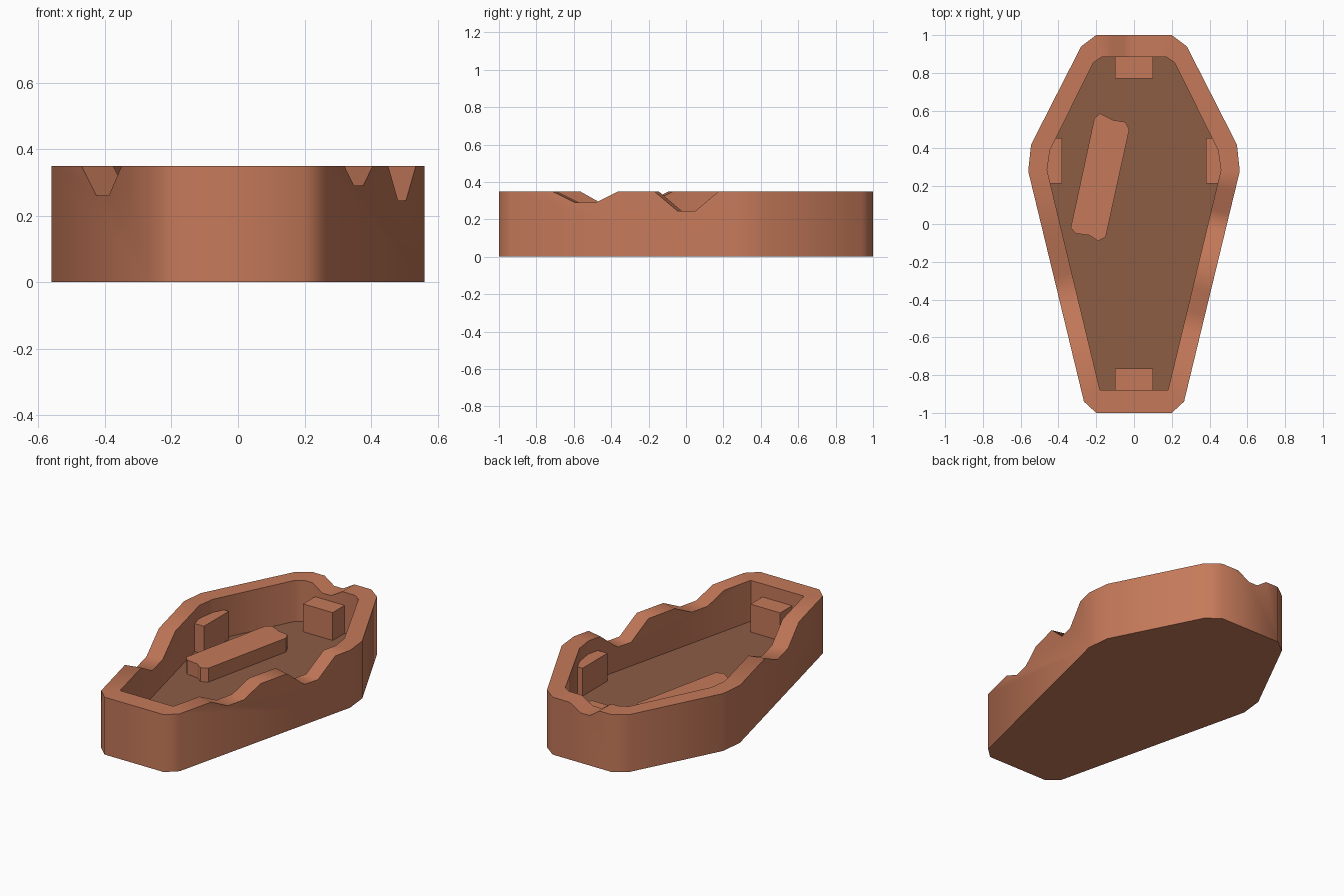
import bpy, bmesh, math
from mathutils import Vector

if "Cube" in bpy.data.objects:
    bpy.data.objects.remove(bpy.data.objects["Cube"])

H, FLOOR = 0.35, 0.10


def material(name, rgb):
    m = bpy.data.materials.new(name)
    m.diffuse_color = (*rgb, 1)
    m.use_nodes = True
    m.node_tree.nodes["Principled BSDF"].inputs["Base Color"].default_value = m.diffuse_color
    return m


clay = material("terracotta", (0.56, 0.193, 0.102))
dark = material("dark floor brown", (0.27, 0.109, 0.06))


def to_object(name, bm, mats):
    bmesh.ops.recalc_face_normals(bm, faces=bm.faces)
    me = bpy.data.meshes.new(name)
    bm.to_mesh(me)
    bm.free()
    for m in mats:
        me.materials.append(m)
    ob = bpy.data.objects.new(name, me)
    bpy.context.collection.objects.link(ob)
    return ob


def prism(name, base, offset):
    """Extrude a closed polygon of 3D points along an offset vector."""
    bm = bmesh.new()
    a = [bm.verts.new(p) for p in base]
    b = [bm.verts.new(Vector(p) + Vector(offset)) for p in base]
    bm.faces.new(a)
    bm.faces.new(b)
    for i in range(len(a)):
        j = (i + 1) % len(a)
        bm.faces.new((a[i], a[j], b[j], b[i]))
    return to_object(name, bm, [clay])


def mirrored(half):
    return half + [(-x, y) for x, y in reversed(half)]


# Coffin tray: outer wall, rim, inner wall and floor as one closed shell
outer = mirrored([(0.2, 1), (0.28, 0.94), (0.545, 0.42), (0.56, 0.28), (0.265, -0.94), (0.2, -1)])
inner = mirrored([(0.17, 0.885), (0.215, 0.855), (0.445, 0.39), (0.46, 0.285), (0.182, -0.872), (0.178, -0.88)])
bm = bmesh.new()
loops = [[bm.verts.new((x, y, z)) for x, y in pts]
         for pts, z in ((outer, 0), (outer, H), (inner, H), (inner, FLOOR))]
for a, b in zip(loops, loops[1:]):
    for i in range(len(a)):
        j = (i + 1) % len(a)
        bm.faces.new((a[i], a[j], b[j], b[i]))
bm.faces.new(loops[0])
bm.faces.new(loops[-1]).material_index = 1
tray = to_object("coffin_tray", bm, [clay, dark])


# Broken notches in the rim, cut square to each wall
def notch(start, end, low_a, low_b, z):
    """start/end: outer rim points; low_a/low_b: fractions where the flat bottom lies."""
    s, e = Vector((*start, 0)), Vector((*end, 0))
    d = e - s
    n = Vector((d.y, -d.x, 0)).normalized()
    if n.dot(s) < 0:
        n = -n
    k = 0.1 / (H - z)                      # continue the slopes above the rim
    prof = [(-low_a * k, H + 0.1), (low_a, z), (low_b, z), (1 + (1 - low_b) * k, H + 0.1)]
    base = [s + d * t + Vector((0, 0, h)) + n * 0.06 for t, h in prof]
    cutter = prism("notch_cutter", base, n * -0.24)
    cutter.hide_render = True
    mod = tray.modifiers.new("notch", 'BOOLEAN')
    mod.operation, mod.solver, mod.object = 'DIFFERENCE', 'EXACT', cutter
    bpy.context.view_layer.objects.active = tray
    bpy.ops.object.modifier_apply(modifier=mod.name)
    bpy.data.objects.remove(cutter)


def side(y):
    return 0.56 - (0.28 - y) * 0.295 / 1.22


notch((side(0.175), 0.175), (side(-0.17), -0.17), 0.36, 0.64, 0.245)
notch((side(-0.36), -0.36), (side(-0.715), -0.715), 0.34, 0.66, 0.29)
notch((-side(-0.09), -0.09), (-side(-0.59), -0.59), 0.37, 0.68, 0.26)
notch((-0.115, 1), (0.085, 1), 0.32, 0.62, 0.305)

bpy.ops.object.select_all(action='DESELECT')
tray.select_set(True)
bpy.context.view_layer.objects.active = tray
bpy.ops.object.shade_smooth_by_angle(angle=math.radians(44))


# Lid support posts against the four walls
def post(name, x0, x1, y0, y1):
    z = FLOOR - 0.01
    prism(name, [(x0, y0, z), (x1, y0, z), (x1, y1, z), (x0, y1, z)], (0, 0, 0.27 - z))


post("back_post", -0.1, 0.1, 0.77, 0.91)
post("front_post", -0.1, 0.1, -0.91, -0.765)
post("right_post", 0.38, 0.475, 0.215, 0.455)
post("left_post", -0.475, -0.38, 0.215, 0.455)

# Loose broken slab lying on the floor
slab = [(-0.18, 0.585), (-0.21, 0.56), (-0.335, -0.02), (-0.31, -0.05), (-0.235, -0.06),
        (-0.19, -0.09), (-0.15, -0.07), (-0.025, 0.5), (-0.045, 0.54), (-0.11, 0.55)]
prism("broken_slab", [(x, y, FLOOR - 0.01) for x, y in slab], (0, 0, 0.095))
